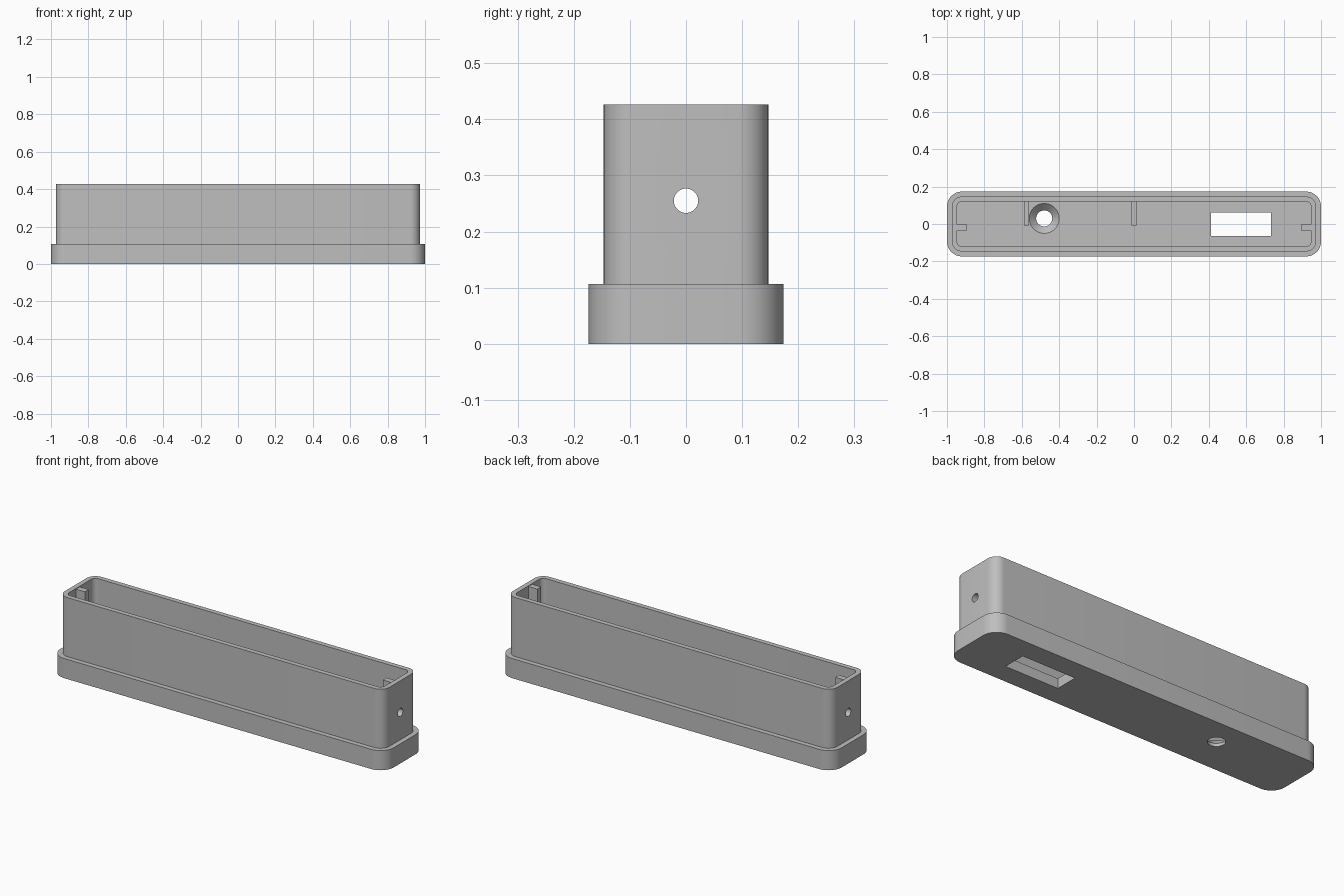
import bpy, bmesh, math
from mathutils import Matrix

cube = bpy.data.objects.get("Cube")
if cube:
    bpy.data.objects.remove(cube, do_unlink=True)

U = 2 / 75            # one wall thickness
FLOOR = 2 * U
TOP = 16 * U

grey = bpy.data.materials.new("grey_plastic")
grey.use_nodes = True
colour = (0.52, 0.52, 0.52, 1)
grey.diffuse_color = colour
grey.node_tree.nodes["Principled BSDF"].inputs["Base Color"].default_value = colour


def finish(name, bm):
    bmesh.ops.recalc_face_normals(bm, faces=bm.faces)
    mesh = bpy.data.meshes.new(name)
    bm.to_mesh(mesh)
    bm.free()
    mesh.materials.append(grey)
    obj = bpy.data.objects.new(name, mesh)
    bpy.context.collection.objects.link(obj)
    return obj


def rounded_block(name, hx, hy, r, z0, z1, steps=10):
    """Upright prism with rounded corners."""
    bm = bmesh.new()
    verts = []
    for quarter, (sx, sy) in enumerate([(1, 1), (-1, 1), (-1, -1), (1, -1)]):
        for i in range(steps + 1):
            a = (quarter + i / steps) * math.pi / 2
            verts.append(bm.verts.new((sx * (hx - r) + r * math.cos(a),
                                       sy * (hy - r) + r * math.sin(a), z0)))
    face = bm.faces.new(verts)
    ext = bmesh.ops.extrude_face_region(bm, geom=[face])
    top = [v for v in ext["geom"] if isinstance(v, bmesh.types.BMVert)]
    bmesh.ops.translate(bm, vec=(0, 0, z1 - z0), verts=top)
    return finish(name, bm)


def box(name, x0, x1, y0, y1, z0, z1):
    bm = bmesh.new()
    m = (Matrix.Translation(((x0 + x1) / 2, (y0 + y1) / 2, (z0 + z1) / 2))
         @ Matrix.Diagonal((x1 - x0, y1 - y0, z1 - z0, 1)))
    bmesh.ops.create_cube(bm, size=1, matrix=m)
    return finish(name, bm)


def cone(name, r0, r1, depth, loc, rot=Matrix()):
    bm = bmesh.new()
    bmesh.ops.create_cone(bm, cap_ends=True, segments=48, radius1=r0, radius2=r1,
                          depth=depth, matrix=Matrix.Translation(loc) @ rot)
    return finish(name, bm)


def combine(target, tool, operation):
    """Apply a boolean and discard the tool."""
    mod = target.modifiers.new("cut", 'BOOLEAN')
    mod.operation, mod.solver, mod.object = operation, 'EXACT', tool
    bpy.ops.object.select_all(action='DESELECT')
    bpy.context.view_layer.objects.active = target
    target.select_set(True)
    bpy.ops.object.modifier_apply(modifier=mod.name)
    bpy.data.objects.remove(tool, do_unlink=True)


# Base flange and tall hollow body
case = rounded_block("case", 1, 6.5 * U, 3 * U, 0, 4 * U)
combine(case, rounded_block("body", 1 - U, 5.5 * U, 2 * U, U, TOP), 'UNION')
combine(case, rounded_block("cavity", 1 - 2 * U, 4.5 * U, U, FLOOR, TOP + U), 'DIFFERENCE')

# Upright guide tabs inside both ends
for s in (-1, 1):
    xs = sorted((s * (1 - 1.5 * U), s * (1 - 4 * U)))
    combine(case, box("end_tab", *xs, -0.035, -0.003, FLOOR - U / 2, TOP - 0.004), 'UNION')

# Low support ribs on the back wall
for x in (-0.574, 0):
    combine(case, box("support_rib", x - U / 2, x + U / 2, -0.008, 5 * U,
                      FLOOR - U / 2, 6 * U), 'UNION')

# Window and countersunk screw hole in the floor
combine(case, box("window", 0.413, 0.733, -0.064, 0.061, -U, FLOOR + U), 'DIFFERENCE')
sx, sy, r_hole, r_sink = -0.48, 0.03, 0.043, 0.08
depth = r_sink - r_hole
combine(case, cone("screw_hole", r_hole, r_hole, 6 * U, (sx, sy, 0)), 'DIFFERENCE')
lift = 0.004
combine(case, cone("countersink", r_hole, r_sink + lift, depth + lift,
                   (sx, sy, FLOOR + (lift - depth) / 2)), 'DIFFERENCE')

# Cord hole through both ends
combine(case, cone("end_hole", 0.0217, 0.0217, 3, (0, 0, 0.255),
                   Matrix.Rotation(math.pi / 2, 4, 'Y')), 'DIFFERENCE')

case.select_set(True)
bpy.context.view_layer.objects.active = case
bpy.ops.object.shade_smooth_by_angle(angle=math.radians(30))
